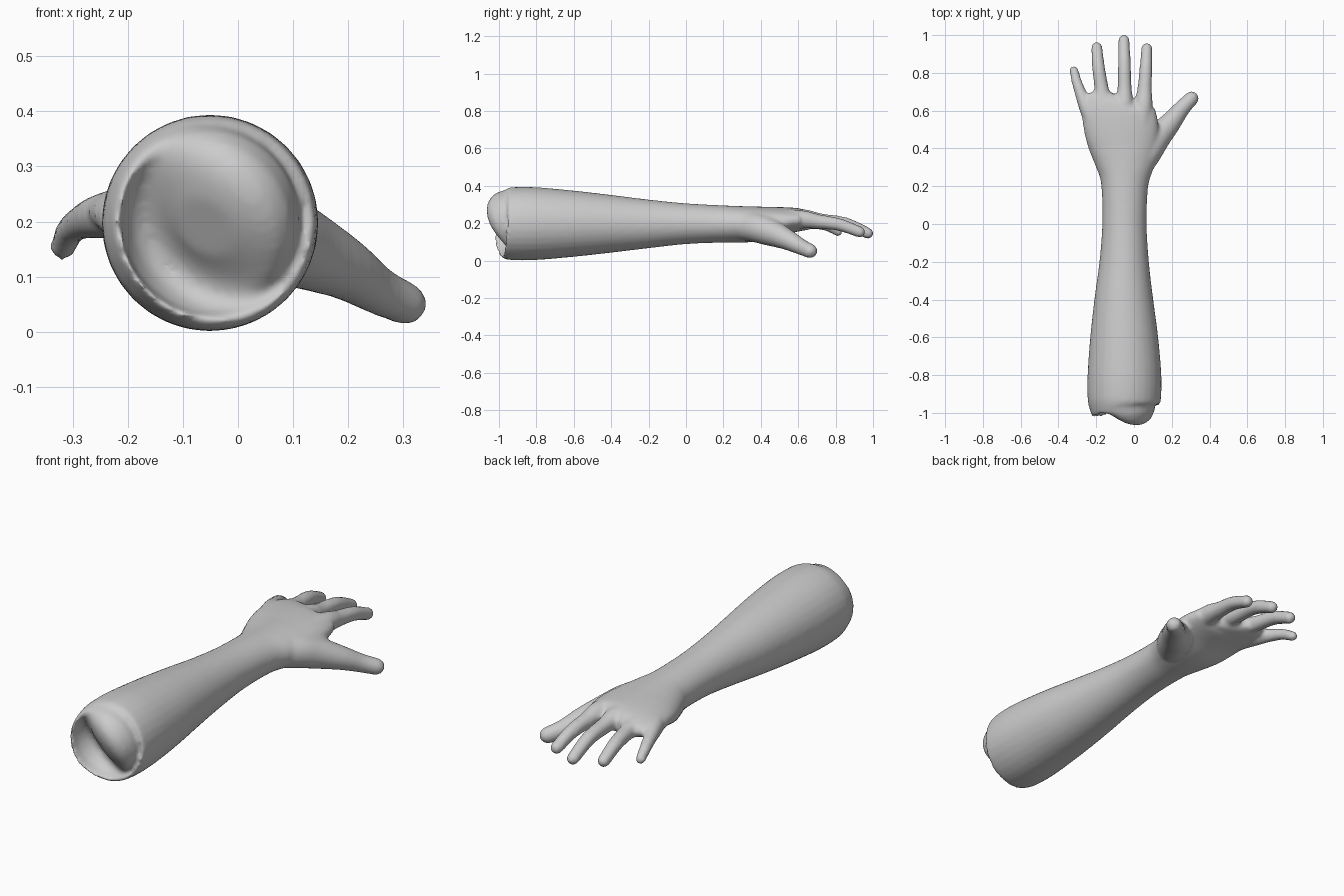
import bpy, bmesh, math
from mathutils import Vector

SIDES = 32
bm = bmesh.new()


def spline(rows, steps=5):
    """Catmull-Rom interpolation of (x, y, z, half width, half height) rows."""
    out = []
    for i in range(len(rows) - 1):
        a, b, c, d = (rows[max(i - 1, 0)], rows[i], rows[i + 1], rows[min(i + 2, len(rows) - 1)])
        for s in range(steps):
            t = s / steps
            out.append([0.5 * (2 * q + (r - p) * t + (2 * p - 5 * q + 4 * r - u) * t * t
                               + (3 * q - p - 3 * r + u) * t ** 3)
                        for p, q, r, u in zip(a, b, c, d)])
    out.append(list(rows[-1]))
    return out


def loft(rows, round_tip=False):
    """Closed tube with elliptical sections, optionally with a domed end."""
    pts = spline(rows)
    pos = [Vector(p[:3]) for p in pts]
    tang = [(pos[min(i + 1, len(pos) - 1)] - pos[max(i - 1, 0)]).normalized() for i in range(len(pos))]
    sections = [(p, t, r[3], r[4]) for p, t, r in zip(pos, tang, pts)]
    if round_tip:
        p, t, a, b = sections[-1]
        for k in range(1, 5):
            ang = k * math.radians(20)
            sections.append((p + t * a * math.sin(ang), t, a * math.cos(ang), b * math.cos(ang)))
    rings = []
    for p, t, a, b in sections:
        side = t.cross(Vector((0, 0, 1))).normalized()
        up = side.cross(t)
        rings.append([bm.verts.new(p + side * a * math.cos(2 * math.pi * k / SIDES)
                                   + up * b * math.sin(2 * math.pi * k / SIDES)) for k in range(SIDES)])
    for r0, r1 in zip(rings, rings[1:]):
        for k in range(SIDES):
            n = (k + 1) % SIDES
            bm.faces.new((r0[k], r0[n], r1[n], r1[k]))
    bm.faces.new(rings[0][::-1])
    bm.faces.new(rings[-1])


# forearm, wrist and palm: y, left x, right x, bottom z, top z
outline = [
    (-1.0, -0.12, 0.0, 0.13, 0.25), (-0.983, -0.2, 0.10, 0.045, 0.355),
    (-0.968, -0.236, 0.132, 0.014, 0.386), (-0.92, -0.246, 0.143, 0.002, 0.393),
    (-0.8, -0.246, 0.145, 0.003, 0.392), (-0.6, -0.232, 0.128, 0.02, 0.374),
    (-0.4, -0.21, 0.102, 0.042, 0.351), (-0.2, -0.183, 0.079, 0.066, 0.326),
    (0.0, -0.168, 0.067, 0.088, 0.306), (0.2, -0.173, 0.075, 0.096, 0.295),
    (0.3, -0.2, 0.105, 0.096, 0.291), (0.4, -0.236, 0.13, 0.105, 0.289),
    (0.5, -0.263, 0.132, 0.135, 0.287), (0.6, -0.275, 0.11, 0.155, 0.28),
    (0.65, -0.235, 0.09, 0.165, 0.262), (0.67, -0.19, 0.06, 0.185, 0.245)]
loft([((l + r) / 2, y, (b + t) / 2, (r - l) / 2, (t - b) / 2) for y, l, r, b, t in outline])

# fingers and thumb: x, y, z, radius from root to tip
digits = {
    "little": [(-0.19, 0.48, 0.215, 0.05), (-0.248, 0.61, 0.21, 0.041), (-0.285, 0.70, 0.198, 0.031),
               (-0.305, 0.76, 0.182, 0.027), (-0.318, 0.814, 0.153, 0.024)],
    "ring": [(-0.13, 0.48, 0.22, 0.055), (-0.16, 0.63, 0.22, 0.047), (-0.172, 0.72, 0.212, 0.038),
             (-0.188, 0.83, 0.2, 0.034), (-0.197, 0.934, 0.158, 0.03)],
    "middle": [(-0.05, 0.48, 0.225, 0.055), (-0.05, 0.63, 0.226, 0.048), (-0.05, 0.72, 0.214, 0.038),
               (-0.051, 0.85, 0.198, 0.034), (-0.053, 0.973, 0.146, 0.03)],
    "index": [(0.03, 0.48, 0.22, 0.055), (0.05, 0.62, 0.22, 0.049), (0.056, 0.71, 0.208, 0.039),
              (0.063, 0.82, 0.192, 0.034), (0.068, 0.93, 0.152, 0.03)],
    "thumb": [(-0.02, 0.26, 0.195, 0.08), (0.06, 0.37, 0.178, 0.08), (0.115, 0.45, 0.152, 0.074),
              (0.192, 0.535, 0.115, 0.057), (0.252, 0.61, 0.076, 0.044), (0.304, 0.664, 0.051, 0.039)],
}
for path in digits.values():
    loft([(x, y, z, r, r) for x, y, z, r in path], round_tip=True)

bmesh.ops.recalc_face_normals(bm, faces=bm.faces)
mesh = bpy.data.meshes.new("forearm_and_hand")
bm.to_mesh(mesh)
bm.free()
arm = bpy.data.objects.new("forearm_and_hand", mesh)
bpy.context.collection.objects.link(arm)

# fuse everything into one skin and blend the joins
remesh = arm.modifiers.new("fuse", 'REMESH')
remesh.mode = 'VOXEL'
remesh.voxel_size = 0.01
remesh.use_smooth_shade = True
smooth = arm.modifiers.new("blend", 'SMOOTH')
smooth.factor = 0.5
smooth.iterations = 8
